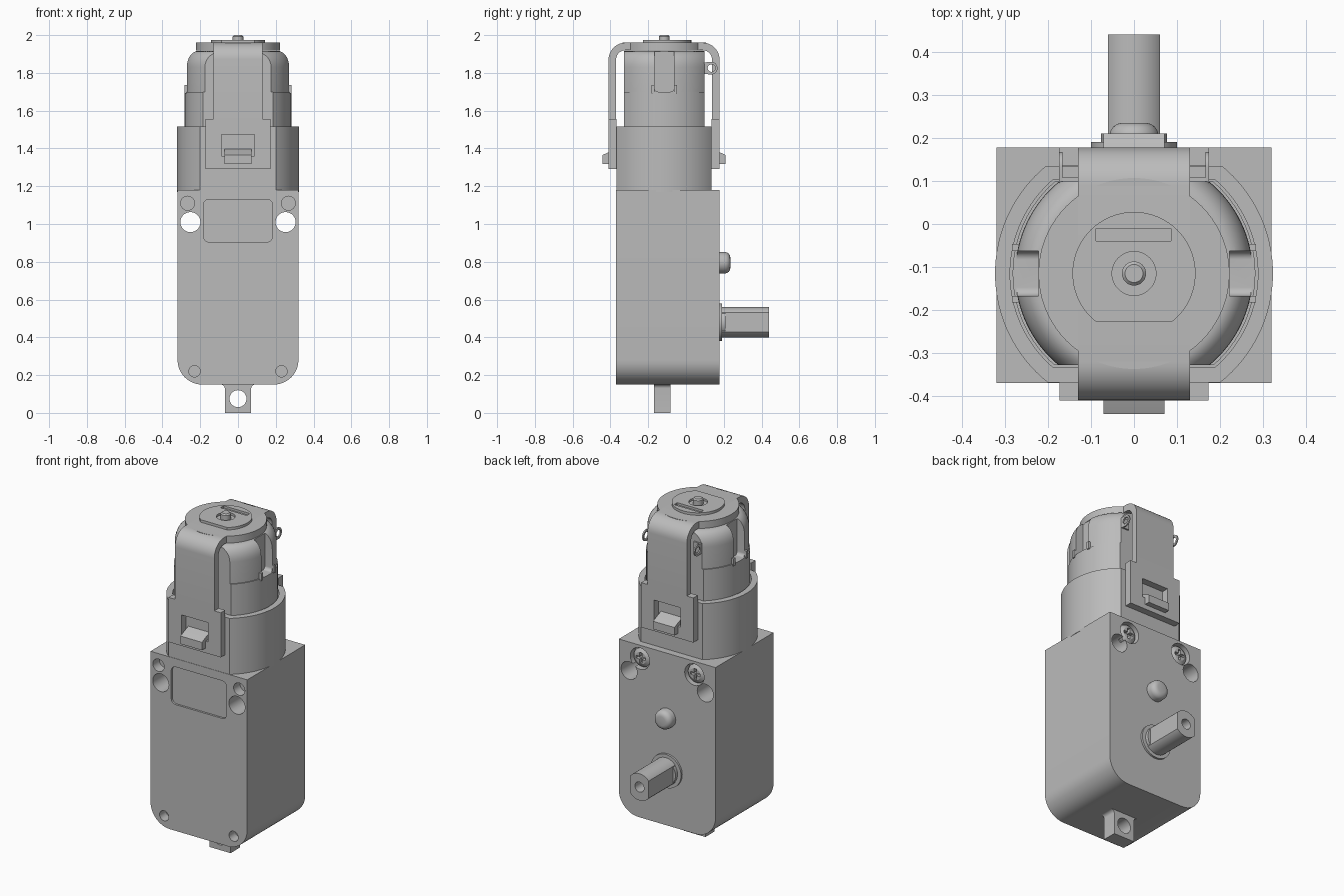
import bpy, bmesh
from math import sin, cos, asin, pi

cube = bpy.data.objects.get("Cube")
if cube:
    bpy.data.objects.remove(cube, do_unlink=True)

grey = bpy.data.materials.new("plain grey")
grey.use_nodes = True
grey.diffuse_color = (0.5, 0.5, 0.5, 1)
grey.node_tree.nodes["Principled BSDF"].inputs["Base Color"].default_value = (0.5, 0.5, 0.5, 1)

CY = -0.115   # motor axis in y
AXES = {"x": lambda u, v, w: (w, u, v),
        "y": lambda u, v, w: (u, w, v),
        "z": lambda u, v, w: (u, v, w)}


# Outlines
def arc(cu, cv, r, a0, a1, n=10):
    return [(cu + r * cos(a0 + (a1 - a0) * i / n), cv + r * sin(a0 + (a1 - a0) * i / n))
            for i in range(n + 1)]


def circle(cu, cv, r, n=48):
    return arc(cu, cv, r, 0, 2 * pi, n)[:-1]


def clipped(r, lo, hi, cu=0, cv=CY, n=32):
    """Circle cut flat below lo and above hi (relative to its centre)."""
    a, b = asin(max(-1, lo / r)), asin(min(1, hi / r))
    right = arc(cu, cv, r, a, b, n)
    left = [(2 * cu - u, v) for u, v in reversed(right)]
    pts = right + left
    return [p for i, p in enumerate(pts)
            if abs(p[0] - pts[i - 1][0]) + abs(p[1] - pts[i - 1][1]) > 1e-5]


def rect(u0, u1, v0, v1):
    return [(u0, v0), (u1, v0), (u1, v1), (u0, v1)]


def round_rect(u0, u1, v0, v1, r):
    return (arc(u0 + r, v0 + r, r, pi, 1.5 * pi) + arc(u1 - r, v0 + r, r, 1.5 * pi, 2 * pi)
            + arc(u1 - r, v1 - r, r, 0, pi / 2) + arc(u0 + r, v1 - r, r, pi / 2, pi))


# Solids
def loft(name, axis, rings):
    """Join equal-length outlines given as (position along axis, points)."""
    bm = bmesh.new()
    rows = [[bm.verts.new(AXES[axis](u, v, w)) for u, v in pts] for w, pts in rings]
    n = len(rows[0])
    bm.faces.new(rows[0])
    bm.faces.new(rows[-1])
    for a, b in zip(rows, rows[1:]):
        for i in range(n):
            bm.faces.new((a[i - 1], a[i], b[i], b[i - 1]))
    bmesh.ops.recalc_face_normals(bm, faces=bm.faces)
    mesh = bpy.data.meshes.new(name)
    bm.to_mesh(mesh)
    bm.free()
    mesh.materials.append(grey)
    obj = bpy.data.objects.new(name, mesh)
    bpy.context.collection.objects.link(obj)
    return obj


def prism(name, axis, pts, w0, w1):
    return loft(name, axis, [(w0, pts), (w1, pts)])


def cut(obj, *cutters):
    bpy.context.view_layer.objects.active = obj
    for c in cutters:
        c.hide_render = True
        mod = obj.modifiers.new("cut", "BOOLEAN")
        mod.operation, mod.solver, mod.object = "DIFFERENCE", "EXACT", c
        bpy.ops.object.modifier_apply(modifier=mod.name)
        bpy.data.objects.remove(c, do_unlink=True)
    return obj


def hole(axis, u, v, r, w0, w1):
    return prism("cutter", axis, circle(u, v, r), w0, w1)


# Gearbox housing with rounded lower corners
F, B = -0.37, 0.178
outline = (arc(-0.19, 0.28, 0.13, pi, 1.5 * pi) + arc(0.19, 0.28, 0.13, 1.5 * pi, 2 * pi)
           + [(0.32, 1.18), (-0.32, 1.18)])
body = prism("gearbox_housing", "y", outline, F, B)
cut(body, prism("cutter", "y", round_rect(-0.183, 0.183, 0.905, 1.13, 0.03), F - 0.1, F + 0.012))
for s in (-1, 1):
    cut(body,
        hole("y", s * 0.252, 1.01, 0.053, F - 0.1, B + 0.1),
        hole("y", s * 0.267, 1.11, 0.037, F - 0.1, F + 0.06),
        hole("y", s * 0.23, 0.22, 0.03, F - 0.1, F + 0.06),
        hole("y", s * 0.18, 1.10, 0.064, B - 0.04, B + 0.1))

# Screws sunk in the back
for s, side in ((-1, "right"), (1, "left")):
    x, z = s * 0.18, 1.10
    head = loft("screw_" + side, "y", [(B - 0.05, circle(x, z, 0.055)),
                                       (B - 0.02, circle(x, z, 0.055)),
                                       (B - 0.008, circle(x, z, 0.035))])
    cut(head,
        prism("cutter", "y", rect(x - 0.032, x + 0.032, z - 0.008, z + 0.008), B - 0.03, B + 0.1),
        prism("cutter", "y", rect(x - 0.008, x + 0.008, z - 0.032, z + 0.032), B - 0.03, B + 0.1))

# Mounting tab with small fillets at its root
tab_side = [(0.07, 0)] + arc(0.09, 0.13, 0.02, pi, pi / 2, 6) + [(0.09, 0.16)]
tab = prism("mounting_tab", "y", tab_side + [(-u, v) for u, v in reversed(tab_side)], -0.17, -0.083)
cut(tab, hole("y", 0, 0.075, 0.045, -0.3, 0))

# Output shaft, its collar and the locating post
prism("shaft_flange", "y", circle(0, 0.48, 0.1), B - 0.01, 0.19)
prism("shaft_collar", "y", circle(0, 0.48, 0.077), B - 0.01, 0.21)
flats = [(u, v + 0.48) for v, u in clipped(0.08, -0.061, 0.061, 0, 0)]
cut(prism("output_shaft", "y", flats, 0.17, 0.44), hole("y", 0, 0.48, 0.03, 0.32, 0.5))
loft("locating_post", "y", [(0.17, circle(0, 0.795, 0.057)), (0.205, circle(0, 0.795, 0.057))]
     + [(0.205 + 0.03 * sin(a), circle(0, 0.795, 0.027 + 0.03 * cos(a)))
        for a in (pi / 8, pi / 4, 3 * pi / 8, pi / 2)])

# Motor sleeve: flat-sided ring above the gearbox
sleeve = prism("motor_sleeve", "z", clipped(0.323, -0.253, 0.25), 1.17, 1.515)
cut(sleeve, prism("cutter", "z", clipped(0.288, -0.217, 0.219), 1.25, 1.7))

# Motor can with rounded shoulders and side slots
profile = [(1.2, 0.282), (1.7, 0.282), (1.7, 0.276), (1.83, 0.276)]
profile += [(1.83 + 0.085 * sin(a), 0.22 + 0.056 * cos(a)) for a in [i * pi / 16 for i in range(1, 9)]]
can = loft("motor_can", "z", [(z, clipped(r, -0.213, 0.214)) for z, r in profile])
for s in (-1, 1):
    lo, hi = sorted((s * 0.222, s * 0.4))
    cut(can, prism("cutter", "x", round_rect(CY - 0.052, CY + 0.052, 1.7, 2.1, 0.02), lo, hi))
    # little lugs under each slot
    for t in (-1, 1):
        y = CY + t * 0.06
        lo, hi = sorted((s * 0.25, s * 0.283))
        prism("slot_lug", "x", rect(y - 0.008, y + 0.008, 1.69, 1.735), lo, hi)


# Retaining strap: U-shaped band over the motor
def arch(y0, y1, top, r, foot):
    return ([(y0, foot)] + arc(y0 + r, top - r, r, pi, pi / 2)
            + arc(y1 - r, top - r, r, pi / 2, 0) + [(y1, foot)])


band = arch(-0.41, 0.178, 1.96, 0.09, 1.555) + arch(-0.37, 0.138, 1.92, 0.05, 1.555)[::-1]
prism("strap_band", "x", band, -0.13, 0.13)
prism("strap_top_disc", "z", circle(0, CY, 0.222, 72), 1.918, 1.96)

# Strap feet with windows, and the latches hooked through them
for side, sign, wall in (("front", -1, -0.41), ("back", 1, 0.178)):
    inner = wall - sign * 0.042
    lo, hi = sorted((wall, inner))
    foot = prism("strap_foot_" + side, "y", rect(-0.173, 0.173, 1.29, 1.557), lo, hi)
    cut(foot, prism("cutter", "y", rect(-0.088, 0.088, 1.36, 1.475), lo - 0.05, hi + 0.05))
    tip = wall + sign * 0.032
    root = inner - sign * 0.01
    prism("latch_" + side, "x", [(root, 1.318), (tip, 1.318), (tip, 1.365), (wall, 1.38), (root, 1.40)],
          -0.071, 0.071)

# End cap with slot, bearing recess and rear shaft tip
cap = prism("end_cap", "z", clipped(0.143, -0.113, 0.143), 1.95, 1.975)
cut(cap, prism("cutter", "z", rect(-0.088, 0.086, -0.04, -0.01), 1.962, 2.1),
    hole("z", 0, CY, 0.051, 1.962, 2.1))
loft("rear_shaft_tip", "z", [(1.94, circle(0, CY, 0.028)), (1.993, circle(0, CY, 0.028)),
                             (2.0, circle(0, CY, 0.021))])

# Solder terminals at the back of the motor
for s, side in ((-1, "right"), (1, "left")):
    lo, hi = sorted((s * 0.166, s * 0.174))
    eye = [(0.095, 1.855), (0.095, 1.795)] + arc(0.133, 1.825, 0.034, -pi / 2, pi / 2, 16)
    cut(prism("terminal_" + side, "x", eye, lo, hi), hole("x", 0.135, 1.825, 0.02, lo - 0.1, hi + 0.1))
    lo, hi = sorted((s * 0.125, s * 0.174))
    prism("terminal_base_" + side, "y", rect(lo, hi, 1.795, 1.855), 0.095, 0.108)

# Smooth the curved walls, keep the edges crisp
bpy.ops.object.select_all(action="DESELECT")
for obj in bpy.context.collection.objects:
    if obj.type == "MESH" and grey.name in obj.data.materials:
        obj.select_set(True)
        bpy.context.view_layer.objects.active = obj
bpy.ops.object.shade_smooth_by_angle()
